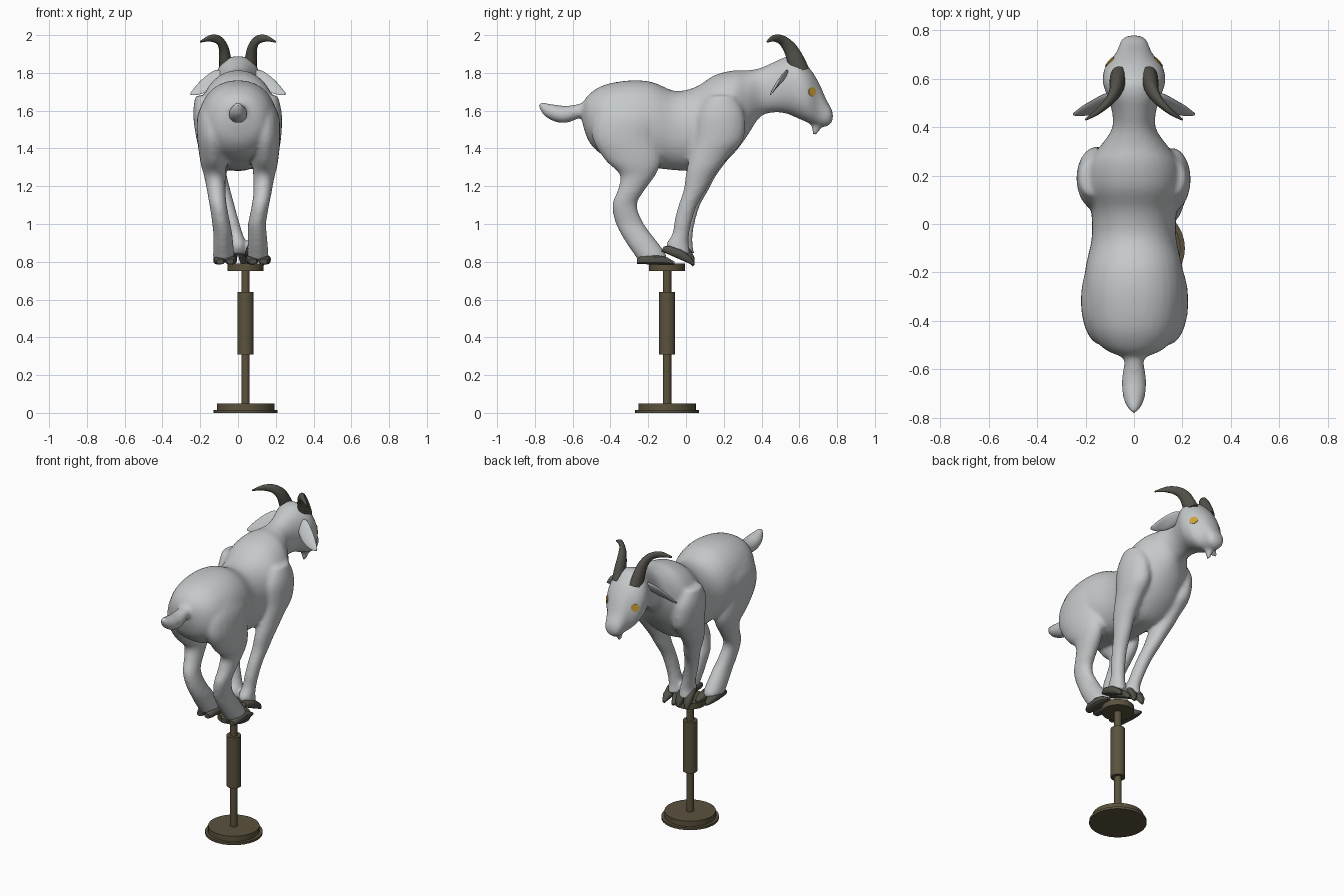
import bpy, bmesh, math
from mathutils import Vector
from mathutils.bvhtree import BVHTree

if "Cube" in bpy.data.objects:
    bpy.data.objects.remove(bpy.data.objects["Cube"])


def material(name, rgb):
    m = bpy.data.materials.new(name)
    m.diffuse_color = (*rgb, 1)
    m.use_nodes = True
    m.node_tree.nodes["Principled BSDF"].inputs["Base Color"].default_value = m.diffuse_color
    return m


COAT = material("pale grey coat", (0.56, 0.58, 0.59))
HORN = material("dark grey horn", (0.085, 0.083, 0.068))
WOOD = material("brown stand", (0.105, 0.085, 0.048))
GOLD = material("golden eye", (0.60, 0.36, 0.04))


def finish(bm, name, mat, angle=40):
    bmesh.ops.recalc_face_normals(bm, faces=bm.faces)
    me = bpy.data.meshes.new(name)
    bm.to_mesh(me)
    bm.free()
    ob = bpy.data.objects.new(name, me)
    bpy.context.collection.objects.link(ob)
    me.materials.append(mat)
    activate(ob)
    bpy.ops.object.shade_smooth_by_angle(angle=math.radians(angle))
    return ob


def activate(ob):
    bpy.ops.object.select_all(action='DESELECT')
    ob.select_set(True)
    bpy.context.view_layer.objects.active = ob


def spline(rows, steps):
    """Catmull-Rom interpolation of number rows."""
    out = []
    for i in range(len(rows) - 1):
        p0, p1 = rows[max(i - 1, 0)], rows[i]
        p2, p3 = rows[i + 1], rows[min(i + 2, len(rows) - 1)]
        for s in range(steps):
            t = s / steps
            out.append([0.5 * (2 * b + (c - a) * t + (2 * a - 5 * b + 4 * c - d) * t * t
                               + (3 * b - a - 3 * c + d) * t ** 3)
                        for a, b, c, d in zip(p0, p1, p2, p3)])
    return out + [list(rows[-1])]


def loft(bm, sections, n=24, power=2.0):
    """Skin closed (super)elliptic rings given as (centre, axis a, axis b)."""
    rings = []
    for c, a, b in sections:
        ring = []
        for k in range(n):
            t = 2 * math.pi * k / n
            u, v = math.cos(t), math.sin(t)
            u = math.copysign(abs(u) ** (2 / power), u)
            v = math.copysign(abs(v) ** (2 / power), v)
            ring.append(bm.verts.new(Vector(c) + Vector(a) * u + Vector(b) * v))
        rings.append(ring)
    for r, q in zip(rings, rings[1:]):
        for k in range(n):
            bm.faces.new((r[k], r[(k + 1) % n], q[(k + 1) % n], q[k]))
    bm.faces.new(rings[0][::-1])
    bm.faces.new(rings[-1])


def tube(bm, rows, squash=1.0, n=16):
    """Tube along a path of (x, y, z, radius); squash scales its x width."""
    rows = spline(rows, 5)
    secs = []
    for i, r in enumerate(rows):
        d = (Vector(rows[min(i + 1, len(rows) - 1)][:3]) - Vector(rows[max(i - 1, 0)][:3])).normalized()
        a = (Vector((1, 0, 0)) - d * d.x).normalized()
        rad = max(r[3], 0.003)
        secs.append((r[:3], a * rad * squash, d.cross(a) * rad))
    loft(bm, secs, n)


# Torso, neck and head: y, top z, bottom z, half width
SPINE = [(-.548, 1.64, 1.53, .05), (-.51, 1.69, 1.43, .13), (-.43, 1.737, 1.36, .185),
         (-.30, 1.76, 1.33, .207), (-.18, 1.752, 1.30, .20), (-.06, 1.705, 1.285, .175),
         (.05, 1.725, 1.28, .177), (.15, 1.787, 1.29, .205), (.25, 1.813, 1.37, .19),
         (.32, 1.813, 1.46, .14), (.39, 1.825, 1.565, .092), (.46, 1.855, 1.59, .09),
         (.53, 1.885, 1.585, .112), (.59, 1.885, 1.56, .13), (.65, 1.83, 1.535, .118),
         (.70, 1.755, 1.52, .078), (.74, 1.665, 1.515, .06), (.765, 1.62, 1.53, .048),
         (.778, 1.59, 1.55, .02)]
bm = bmesh.new()
loft(bm, [((0, y, (t + b) / 2), (w, 0, 0), (0, 0, (t - b) / 2))
          for y, t, b, w in spline(SPINE, 4)], 32, 2.15)

# Tail and beard
tube(bm, [(0, -.48, 1.62, .04), (0, -.57, 1.597, .038), (0, -.65, 1.58, .047),
          (0, -.72, 1.598, .04), (0, -.76, 1.625, .022), (0, -.777, 1.64, .008)], 1.1)
tube(bm, [(0, .70, 1.56, .035), (0, .69, 1.515, .028), (0, .68, 1.465, .008)], .8)

# Legs: z, centre y, half depth, half width
HIND = [(1.64, -.31, .13, .05), (1.56, -.31, .18, .08), (1.45, -.32, .175, .083),
        (1.34, -.28, .15, .072), (1.26, -.255, .095, .058), (1.18, -.29, .072, .05),
        (1.10, -.325, .066, .046), (1.0, -.297, .075, .048), (.90, -.232, .085, .053),
        (.84, -.19, .085, .056), (.81, -.18, .075, .054)]
FORE = [(1.68, .19, .07, .05), (1.58, .185, .125, .075), (1.45, .175, .13, .075),
        (1.36, .125, .105, .062), (1.26, .075, .077, .052), (1.18, .047, .06, .046),
        (1.10, .01, .05, .042), (1.02, -.014, .047, .04), (.95, -.027, .045, .04),
        (.89, -.045, .06, .045), (.84, -.03, .055, .045)]


def leg(rows, xs, dy=0.0):
    """xs maps heights to the centre x of the leg."""
    def at(z):
        for (z0, x0), (z1, x1) in zip(xs, xs[1:]):
            if z >= z1:
                return x0 + (x1 - x0) * min(1, (z0 - z) / (z0 - z1))
        return xs[-1][1]
    loft(bm, [((at(z), y + dy * (1.7 - z), z), (w, 0, 0), (0, d, 0))
              for z, y, d, w in spline(rows, 4)], 20)


leg(HIND, [(1.5, -.135), (1.3, -.128), (1.13, -.11), (.95, -.08), (.8, -.075)])
leg(HIND, [(1.5, .14), (1.3, .142), (1.15, .128), (1.0, .10), (.8, .107)])
leg(FORE, [(1.5, -.152), (1.3, -.125), (1.1, -.06), (.9, 0), (.8, .0)], .025)
leg(FORE, [(1.5, .155), (1.3, .148), (1.1, .12), (.9, .095), (.8, .095)])

# Fuse the coat into one smooth skin
body = finish(bm, "goat_body", COAT, 80)
rm = body.modifiers.new("fuse", 'REMESH')
rm.mode, rm.voxel_size, rm.use_smooth_shade = 'VOXEL', 0.011, True
sm = body.modifiers.new("soften", 'SMOOTH')
sm.factor, sm.iterations = 0.5, 8
activate(body)
for m in ("fuse", "soften"):
    bpy.ops.object.modifier_apply(modifier=m)
bpy.ops.object.shade_smooth()
skin = BVHTree.FromPolygons([v.co for v in body.data.vertices],
                            [p.vertices[:] for p in body.data.polygons])

for side, word in ((-1, "left"), (1, "right")):
    # Horn sweeping up, back and outwards
    bm = bmesh.new()
    tube(bm, [(side * x, y, z, r) for x, y, z, r in
              [(.062, .60, 1.81, .053), (.068, .58, 1.87, .045), (.076, .55, 1.93, .036),
               (.10, .51, 1.972, .026), (.145, .467, 1.983, .018), (.20, .43, 1.965, .005)]], .72)
    finish(bm, word + "_horn", HORN, 50)

    # Drooping leaf-shaped ear
    bm = bmesh.new()
    wide, thin = Vector((0, .55, .83)), Vector((side * .45, .74, -.49))
    loft(bm, [((side * x, y, z), wide * w, thin * t) for x, y, z, w, t in
              spline([(.075, .525, 1.79, .028, .016), (.12, .505, 1.768, .056, .013),
                      (.17, .482, 1.74, .052, .010), (.215, .465, 1.712, .034, .008),
                      (.25, .452, 1.69, .008, .004)], 4)], 16)
    finish(bm, word + "_ear", COAT, 60)

    # Eye plate laid on the face
    bm = bmesh.new()
    pts = []
    for k in range(12):
        t = 2 * math.pi * k / 12
        o = Vector((side, .667 + .019 * math.cos(t), 1.70 + .024 * math.sin(t)))
        hit = skin.ray_cast(o, Vector((-side, 0, 0)))
        p, nrm = (hit[0], hit[1]) if hit[0] else (Vector((side * .09, o.y, o.z)), Vector((side, 0, 0)))
        if nrm.x * side < 0:
            nrm = -nrm
        pts.append((p, nrm))
    top = [bm.verts.new(p + n * .004) for p, n in pts]
    low = [bm.verts.new(p - n * .004) for p, n in pts]
    bm.faces.new(top)
    bm.faces.new(low[::-1])
    for k in range(12):
        bm.faces.new((top[k], top[k - 1], low[k - 1], low[k]))
    finish(bm, word + "_eye", GOLD)


def hoof(name, x, heel, toe, width=.03, high=.024):
    """Cloven hoof: two toes running from heel (y, z) to toe (y, z)."""
    bm = bmesh.new()
    d = Vector((0, toe[0] - heel[0], toe[1] - heel[1]))
    up = Vector((0, -d.z, d.y)).normalized()
    for s in (-1, 1):
        secs = []
        for f, w, h in ((0, .6, .6), (.12, .95, .9), (.5, 1.08, 1.05), (.8, .85, .8), (1, .3, .3)):
            c = Vector((x + s * width * (.9 + .25 * f), heel[0], heel[1])) + d * f + up * high * h
            secs.append((c, (width * w, 0, 0), up * high * h))
        loft(bm, secs, 14, 2.8)
    finish(bm, name, HORN, 35)


hoof("left_hind_hoof", -.068, (-.26, .787), (-.06, .785))
hoof("right_hind_hoof", .107, (-.26, .787), (-.06, .785), .032)
hoof("left_front_hoof", .0, (-.06, .885), (.035, .775), .026)
hoof("right_front_hoof", .098, (-.13, .855), (.04, .78), .029)


# Stand: stacked round plates, pole and sleeve
def cylinder(name, r, z0, z1):
    bm = bmesh.new()
    loft(bm, [((.04, -.10, z), (r, 0, 0), (0, r, 0)) for z in (z0, z1)], 32)
    finish(bm, name, WOOD)


cylinder("base_rim", .17, 0, .015)
cylinder("base_plate", .152, .015, .05)
cylinder("pole", .022, .05, .755)
cylinder("pole_sleeve", .043, .31, .64)
cylinder("top_plate", .096, .752, .79)
